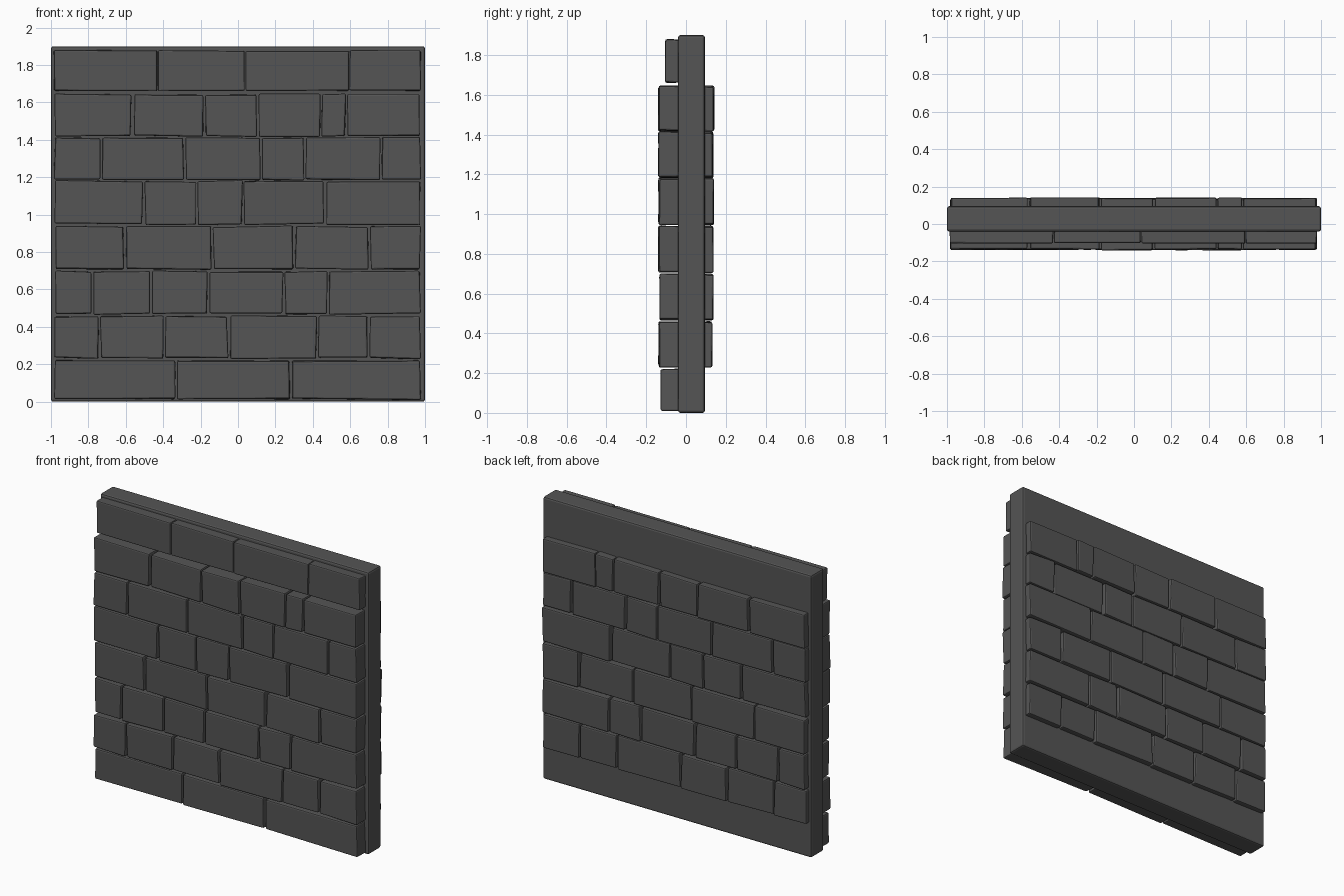
import bpy, bmesh, random, math
from mathutils import Vector

if "Cube" in bpy.data.objects:
    bpy.data.objects.remove(bpy.data.objects["Cube"])

random.seed(4)

# Dark grey stone
stone = bpy.data.materials.new("dark_stone")
stone.diffuse_color = (0.09, 0.09, 0.09, 1)
stone.use_nodes = True
stone.node_tree.nodes["Principled BSDF"].inputs["Base Color"].default_value = stone.diffuse_color


def add_block(bm, lo, hi, wobble=0.0):
    """Box between two corners, each corner nudged slightly."""
    cube = bmesh.ops.create_cube(bm, size=1)
    for v in cube["verts"]:
        v.co = Vector([(lo[i] + hi[i]) / 2 + v.co[i] * (hi[i] - lo[i]) for i in range(3)])
        v.co.x += random.uniform(-wobble, wobble)
        v.co.y += random.uniform(-wobble, wobble) * 0.5
        v.co.z += random.uniform(-wobble, wobble)


def make_object(name, bm, width, segments=2):
    """Turn the blocks into one object with softened edges and flat faces."""
    mesh = bpy.data.meshes.new(name)
    bm.to_mesh(mesh)
    bm.free()
    mesh.materials.append(stone)
    ob = bpy.data.objects.new(name, mesh)
    bpy.context.collection.objects.link(ob)
    mod = ob.modifiers.new("worn_edges", 'BEVEL')
    mod.width = width
    mod.segments = segments
    mod.limit_method = 'ANGLE'
    bpy.ops.object.select_all(action='DESELECT')
    ob.select_set(True)
    bpy.context.view_layer.objects.active = ob
    bpy.ops.object.modifier_apply(modifier=mod.name)
    bpy.ops.object.shade_smooth_by_angle(angle=math.radians(15))
    return ob


# Mortar slab behind and between the stones
bm = bmesh.new()
add_block(bm, (-1, -0.04, 0), (1, 0.095, 1.9))
make_object("mortar_slab", bm, 0.012)

# Courses: name, bottom z, top z, front y, back y, joint positions along x
courses = [
    ("bottom_course", 0.013, 0.22, -0.124, 0.0, [-0.33, 0.283]),
    ("course_1", 0.233, 0.457, -0.137, 0.129, [-0.74, -0.395, -0.05, 0.425, 0.70]),
    ("course_2", 0.468, 0.697, -0.133, 0.135, [-0.777, -0.468, -0.16, 0.245, 0.48]),
    ("course_3", 0.708, 0.937, -0.137, 0.135, [-0.605, -0.137, 0.302, 0.703]),
    ("course_4", 0.948, 1.18, -0.136, 0.136, [-0.503, -0.222, 0.028, 0.465]),
    ("course_5", 1.185, 1.412, -0.137, 0.135, [-0.733, -0.284, 0.125, 0.359, 0.763]),
    ("course_6", 1.42, 1.643, -0.137, 0.138, [-0.564, -0.18, 0.107, 0.444, 0.58]),
    ("top_course", 1.662, 1.877, -0.104, 0.0, [-0.43, 0.038, 0.595]),
]

# Middle courses pass through the slab, the end courses only show in front
for name, z0, z1, front, back, joints in courses:
    bm = bmesh.new()
    edges = [-0.985] + joints + [0.98]
    gap = 0.002 if name == "top_course" else 0.006
    wobble = 0.003 if name == "top_course" else 0.005
    for a, b in zip(edges, edges[1:]):
        depth = random.uniform(-0.003, 0.003)
        add_block(bm, (a + gap, front + depth, z0), (b - gap, back + depth, z1), wobble)
    make_object(name, bm, 0.008)
